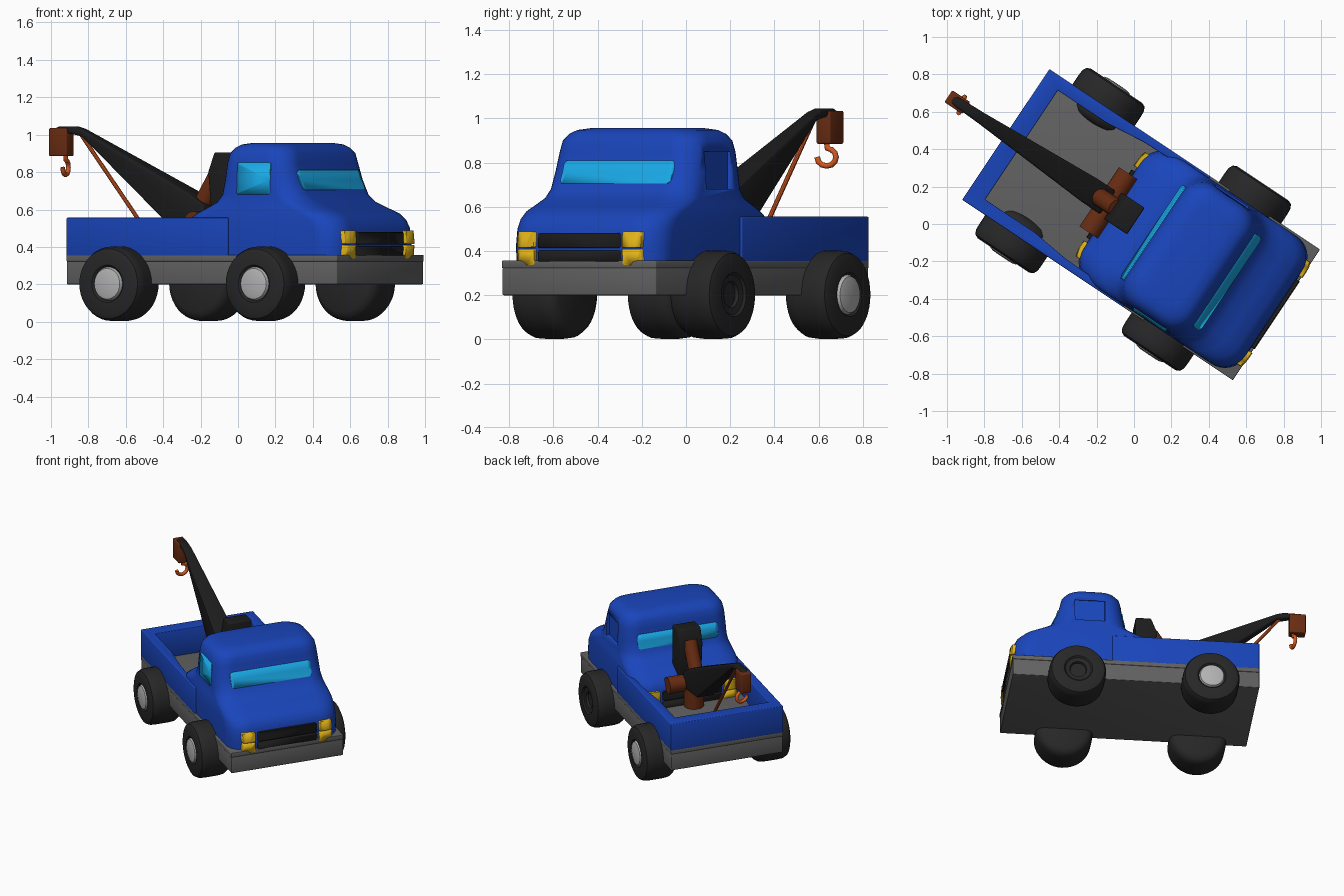
import bpy, bmesh, math
from mathutils import Matrix, Vector

if "Cube" in bpy.data.objects:
    bpy.data.objects.remove(bpy.data.objects["Cube"])

# Truck space: x forward, y left; turned into place at the end
ROOT = Matrix.Translation((0.01, 0.015, 0)) @ Matrix.Rotation(math.radians(-33.7), 4, 'Z')
PALETTE = dict(blue=(.01, .06, .50), glass=(.01, .40, .80), yellow=(.75, .45, .01),
               brown=(.14, .025, .006), orange=(.65, .10, .015), black=(.012, .012, .012),
               tire=(.02, .02, .02), frame=(.12, .12, .12), hub=(.45, .45, .45))
MATS = {}
for key, rgb in PALETTE.items():
    MATS[key] = bpy.data.materials.new(key)
    MATS[key].diffuse_color = (*rgb, 1)


def finish(name, bm, mat, bevel=0, angle=35):
    bmesh.ops.recalc_face_normals(bm, faces=bm.faces)
    me = bpy.data.meshes.new(name)
    bm.to_mesh(me)
    bm.free()
    ob = bpy.data.objects.new(name, me)
    bpy.context.collection.objects.link(ob)
    me.materials.append(MATS[mat])
    for o in bpy.context.selected_objects:
        o.select_set(False)
    bpy.context.view_layer.objects.active = ob
    ob.select_set(True)
    if bevel:
        b = ob.modifiers.new("bevel", 'BEVEL')
        b.width, b.segments = bevel, 3
        bpy.ops.object.modifier_apply(modifier="bevel")
    bpy.ops.object.shade_smooth_by_angle(angle=math.radians(angle))
    return ob


def box(name, lo, hi, mat, bevel=0):
    bm = bmesh.new()
    bmesh.ops.create_cube(bm, size=1)
    for v in bm.verts:
        v.co = Vector([lo[i] if v.co[i] < 0 else hi[i] for i in range(3)])
    return finish(name, bm, mat, bevel)


def prism(pts, place_lo, place_hi):
    bm = bmesh.new()
    rings = [[bm.verts.new(f(a, b)) for a, b in pts] for f in (place_lo, place_hi)]
    bridge(bm, rings)
    return bm


def bridge(bm, rings):
    n = len(rings[0])
    for r0, r1 in zip(rings, rings[1:]):
        for i in range(n):
            bm.faces.new((r0[i], r0[(i + 1) % n], r1[(i + 1) % n], r1[i]))
    bm.faces.new(rings[0])
    bm.faces.new(rings[-1])


def boolean(ob, cutter, op):
    bpy.context.view_layer.objects.active = ob
    m = ob.modifiers.new("cut", 'BOOLEAN')
    m.operation, m.object, m.solver = op, cutter, 'EXACT'
    bpy.ops.object.modifier_apply(modifier="cut")
    bpy.data.objects.remove(cutter)


# Cab: stacked rounded rectangles (height, rear, front, half width, corner radius)
CAB = [(.30, -.15, .88, .405, .12), (.42, -.155, .89, .41, .13), (.50, -.15, .885, .41, .14),
       (.545, -.125, .865, .41, .15), (.58, -.075, .825, .41, .16), (.61, -.01, .75, .408, .16),
       (.64, .055, .675, .404, .15), (.68, .095, .62, .40, .13), (.76, .115, .58, .397, .12),
       (.85, .125, .555, .39, .12), (.90, .135, .545, .38, .12), (.93, .155, .525, .36, .12),
       (.948, .185, .495, .33, .11), (.956, .23, .45, .28, .09)]


def cab(name, mat, grow=0):
    bm = bmesh.new()
    rings = []
    for z, a, b, w, r in CAB:
        a, b, w, r = a - grow, b + grow, w + grow, r + grow
        ring = []
        for k, (cx, cy) in enumerate(((b - r, w - r), (a + r, w - r), (a + r, r - w), (b - r, r - w))):
            for i in range(9):
                t = math.pi / 2 * (k + i / 8)
                ring.append(bm.verts.new((cx + r * math.cos(t), cy + r * math.sin(t), z)))
        rings.append(ring)
    bridge(bm, rings)
    return finish(name, bm, mat)


body = cab("cab_body", 'blue')
boolean(body, box("window_cutter", (.25, .375, .68), (.46, .5, .85), 'blue'), 'DIFFERENCE')


# Pieces that hug the cab surface: slightly grown cab cut down to a box
def hug(name, lo, hi, mat, grow, bevel=.008):
    ob = cab(name, mat, grow)
    boolean(ob, box(name + "_cutter", lo, hi, mat, bevel), 'INTERSECT')
    return ob


hug("windshield", (.5, -.30, .705), (.7, .30, .81), 'glass', .006, .02)
hug("rear_window", (0, -.30, .705), (.17, .30, .81), 'glass', .006, .02)
hug("side_window", (.25, -.5, .68), (.46, -.37, .85), 'glass', .006, .01)
for end, x0, x1 in (("front", .78, 1.0), ("rear", -.3, -.04)):
    for row, z in enumerate((.335, .413)):
        hug(f"{end}_grille_bar_{row}", (x0, -.218, z), (x1, .218, z + .068), 'black', .018)
        for side, y in (("right", -.335), ("left", .24)):
            hug(f"{end}_{side}_light_{row}", (x0, y, z + .003), (x1, y + .095, z + .075), 'yellow', .02)

# Chassis slab and bed walls
box("chassis", (-.836, -.418, .2), (.901, .418, .325), 'frame', .006)
box("chassis_deck", (-.836, -.42, .322), (.903, .42, .357), 'frame', .005)
half = [(-.836, .42), (.2, .42), (.2, .385), (-.2, .375), (-.42, .35), (-.735, .35)]
wall = half + [(x, -y) for x, y in reversed(half)]
wall = wall[:6] + wall[6:]
finish("bed_walls", prism(wall, lambda x, y: (x, y, .35), lambda x, y: (x, y, .556)), 'blue', .006)

# Wheels: lathed tires with a recess, three of them capped
TIRE = [(0, .515), (.055, .515), (.06, .53), (.09, .535), (.10, .545), (.165, .545), (.187, .535),
        (.198, .512), (.2, .48), (.2, .38), (.196, .345), (.18, .32), (.15, .305), (0, .305)]
CAP = [(0, .556), (.06, .555), (.082, .549), (.09, .535), (.09, .51), (0, .51)]


def lathe(name, pts, x, side, mat):
    bm = bmesh.new()
    vs = [bm.verts.new((r, y * side, 0)) for r, y in pts]
    edges = [bm.edges.new(p) for p in zip(vs, vs[1:])]
    bmesh.ops.spin(bm, geom=vs + edges, cent=(0, 0, 0), axis=(0, 1, 0), angle=math.tau, steps=40)
    bmesh.ops.remove_doubles(bm, verts=bm.verts, dist=1e-4)
    bmesh.ops.translate(bm, verts=bm.verts, vec=(x, 0, .203))
    return finish(name, bm, mat)


for end, x in (("front", .453), ("rear", -.488)):
    for label, side in (("left", 1), ("right", -1)):
        lathe(f"{end}_{label}_tire", TIRE, x, side, 'tire')
        if (end, label) != ("front", "left"):
            lathe(f"{end}_{label}_hubcap", CAP, x, side, 'hub')


# Tapered crane boom
def boom_side(s):
    return lambda x, z: (x, s * (.025 + .05 * min(1, max(0, (x + 1.1) / .8))), z)


BOOM = [(-1.19, 1.03), (-1.15, 1.045), (-1.05, 1.045), (-1.0, 1.03), (-.29, .69), (-.18, .62),
        (-.18, .5), (-.42, .52), (-1.0, .99), (-1.1, 1.01)]
finish("crane_boom", prism(BOOM, boom_side(-1), boom_side(1)), 'black', .012)


# Crane post, strut, cross drum and pulley block
def rod(name, a, b, r, mat, sides=20):
    a, b = Vector(a), Vector(b)
    bm = bmesh.new()
    m = Matrix.Translation((a + b) / 2) @ (b - a).to_track_quat('Z', 'Y').to_matrix().to_4x4()
    bmesh.ops.create_cone(bm, cap_ends=True, segments=sides, radius1=r, radius2=r,
                          depth=(b - a).length, matrix=m)
    return finish(name, bm, mat)


POST = [(-.15, .8), (-.11, .905), (.0, .905), (.0, .48), (-.12, .48)]
finish("crane_post", prism(POST, lambda x, z: (x, -.085, z), lambda x, z: (x, .085, z)), 'black', .008)
rod("crane_strut", (-.27, 0, .58), (-.12, 0, .82), .05, 'brown')
rod("crane_drum", (-.175, -.19, .53), (-.175, .19, .53), .06, 'brown')
rod("crane_foot", (-.2, 0, .355), (-.2, 0, .53), .07, 'brown')
box("pulley_block", (-1.205, -.038, .885), (-1.09, .038, 1.035), 'brown', .008)
rod("tow_cable", (-1.02, 0, 1.0), (-.5, 0, .36), .011, 'orange', 10)

# Hook: bent round bar
curve = bpy.data.curves.new("hook_path", 'CURVE')
curve.dimensions, curve.bevel_depth, curve.bevel_resolution, curve.use_fill_caps = '3D', .013, 3, True
path = [(0, .895), (.003, .865)] + [(.044 * math.cos(t), .825 + .04 * math.sin(t))
        for t in (math.radians(60 - 30 * i) for i in range(9))]
sp = curve.splines.new('POLY')
sp.points.add(len(path) - 1)
for p, (y, z) in zip(sp.points, path):
    p.co = (-1.12 - y * .25, y, z, 1)
hook = bpy.data.objects.new("tow_hook", curve)
bpy.context.collection.objects.link(hook)
curve.materials.append(MATS['orange'])

# Turn the whole truck into place
for ob in bpy.context.collection.objects:
    ob.data.transform(ROOT)

for m in bpy.data.materials:
    if m.users and not m.is_grease_pencil:
        m.use_nodes = True
        m.node_tree.nodes["Principled BSDF"].inputs["Base Color"].default_value = m.diffuse_color
